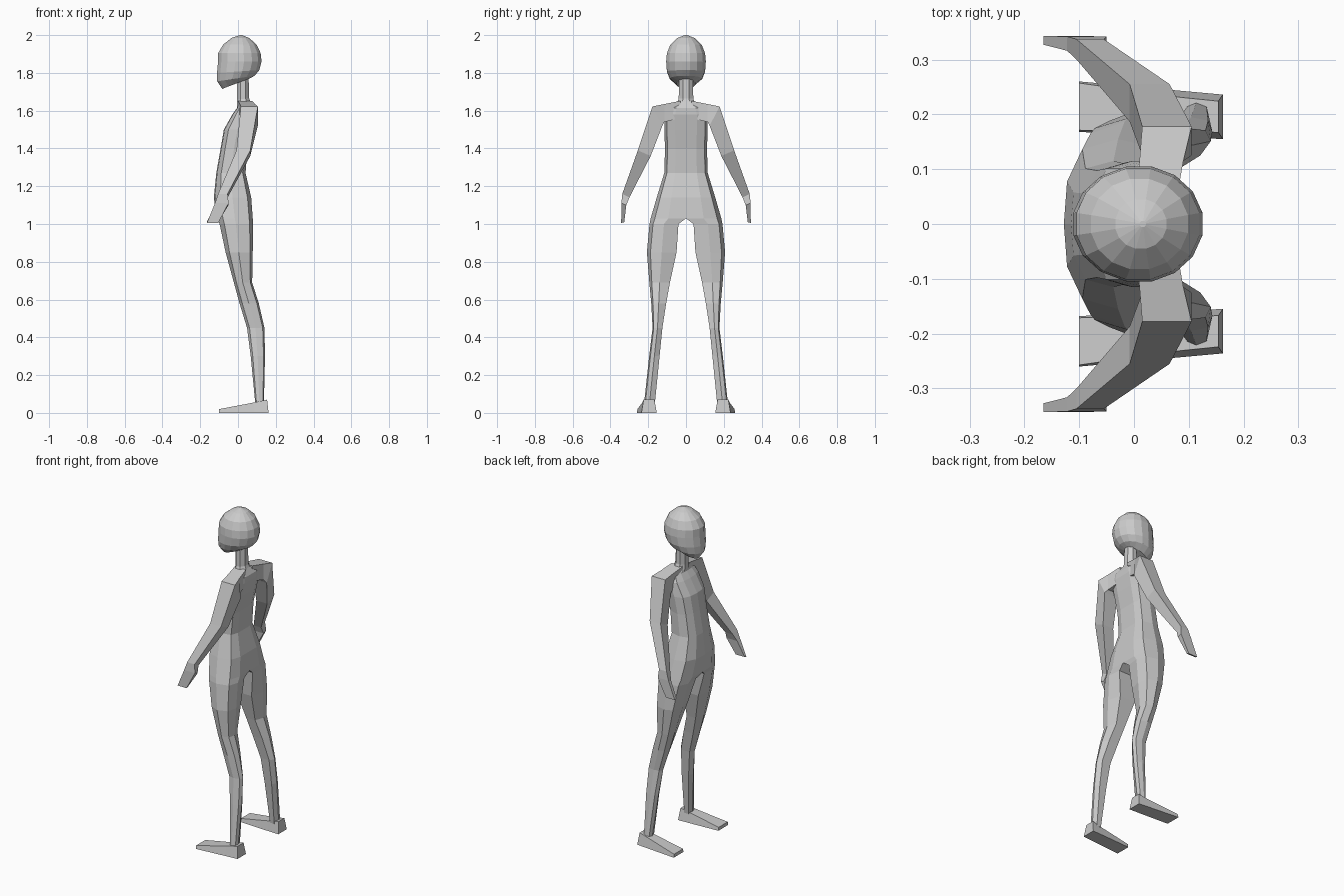
import bpy, bmesh, math

if "Cube" in bpy.data.objects:
    bpy.data.objects.remove(bpy.data.objects["Cube"])

grey = bpy.data.materials.new("plain grey")
grey.diffuse_color = (0.6, 0.6, 0.6, 1)
grey.use_nodes = True
grey.node_tree.nodes["Principled BSDF"].inputs["Base Color"].default_value = grey.diffuse_color


def loft(name, rings, open_rings=0, mirror=True):
    """Skin rings of equal point count; the first open_rings stay open on the centre line."""
    bm = bmesh.new()
    vs = [[bm.verts.new(p) for p in r] for r in rings]
    n = len(rings[0])
    for i in range(len(vs) - 1):
        for k in range(n):
            if k == n - 1 and i + 1 < open_rings:
                continue
            j = (k + 1) % n
            bm.faces.new((vs[i][k], vs[i][j], vs[i + 1][j], vs[i + 1][k]))
    bm.faces.new(vs[0])
    bm.faces.new(vs[-1])
    bmesh.ops.recalc_face_normals(bm, faces=bm.faces)
    me = bpy.data.meshes.new(name)
    bm.to_mesh(me)
    bm.free()
    # outward check on the widest side face
    side = max(me.polygons, key=lambda f: f.center.y)
    if side.normal.y < 0:
        me.flip_normals()
    me.materials.append(grey)
    ob = bpy.data.objects.new(name, me)
    bpy.context.collection.objects.link(ob)
    if mirror:
        m = ob.modifiers.new("Mirror", 'MIRROR')
        m.use_axis = (False, True, False)
        m.merge_threshold = 0.0005
    return ob


def half_ring(z, xf, xb, y0, y1, inset=0.0):
    """Seven points from the inner back, around the outside, to the inner front."""
    d = xb - xf
    shape = [(1 - inset, 0), (1, .5), (.9, .88), (.5, 1), (.17, .88), (.03, .5), (inset, 0)]
    return [(xf + fx * d, y0 + fy * (y1 - y0), z) for fx, fy in shape]


def box_ring(x0, x1, yin, yout, zin, zout):
    return [(x0, yin, zin), (x0, yout, zout), (x1, yout, zout), (x1, yin, zin)]


# torso running on into the legs
torso = [(1.65, 0, .065, .04), (1.615, -.005, .085, .1), (1.58, -.03, .085, .115),
         (1.50, -.075, .07, .115), (1.40, -.092, .05, .111), (1.27, -.115, .04, .115),
         (1.14, -.128, .07, .155), (1.03, -.112, .078, .187)]
legs = [(1.0, -.103, .08, .04, .193, .05), (.85, -.07, .078, .05, .207, .15),
        (.69, -.025, .075, .085, .194, .2), (.58, .005, .11, .105, .184, .2),
        (.45, .045, .14, .125, .177, .2), (.30, .065, .143, .14, .195, .2),
        (.05, .09, .137, .165, .222, .2)]
rings = [half_ring(z, xf, xb, 0, w) for z, xf, xb, w in torso]
rings += [half_ring(*s) for s in legs]
loft("body_and_legs", rings, open_rings=len(torso))

# shoulders, arms and hands
loft("arm", [box_ring(*s) for s in [
    (0, .075, .03, .03, 1.56, 1.652), (.01, .09, .115, .115, 1.54, 1.635),
    (.015, .105, .125, .178, 1.52, 1.622), (-.008, .065, .187, .255, 1.36, 1.39),
    (-.105, -.055, .3, .337, 1.14, 1.16), (-.122, -.05, .316, .342, 1.10, 1.11),
    (-.165, -.105, .327, .343, 1.01, 1.005)]])

# feet, heel to toe
loft("foot", [[(x, a, 0), (x, b, 0), (x - dx, b - e, h), (x - dx, a + e, h)]
              for x, a, b, h, dx, e in [(.162, .155, .236, .07, .008, .012),
                                        (.085, .158, .243, .055, 0, .012),
                                        (-.1, .168, .26, .02, 0, .003)]])


def oval(zf, zb, xf, xb, w, n):
    """Oval ring whose height slopes from front to back."""
    pts = []
    for k in range(n):
        a = 2 * math.pi * (k + .5) / n
        t = (1 - math.cos(a)) / 2
        pts.append((xf + t * (xb - xf), w * math.sin(a), zf + t * (zb - zf)))
    return pts


# neck
loft("neck", [oval(*s, 8) for s in [
    (1.62, 1.62, -.01, .08, .06), (1.66, 1.665, -.008, .062, .042),
    (1.80, 1.80, -.008, .058, .038)]], mirror=False)

# head with a forward jaw
loft("head", [oval(*s, 16) for s in [
    (2.0, 2.0, .01, .022, .006), (1.985, 1.985, -.035, .06, .046),
    (1.95, 1.95, -.08, .1, .084), (1.905, 1.905, -.107, .122, .103),
    (1.86, 1.86, -.108, .127, .107), (1.80, 1.815, -.113, .115, .103),
    (1.755, 1.785, -.112, .09, .087), (1.715, 1.77, -.085, .06, .05)]], mirror=False)
